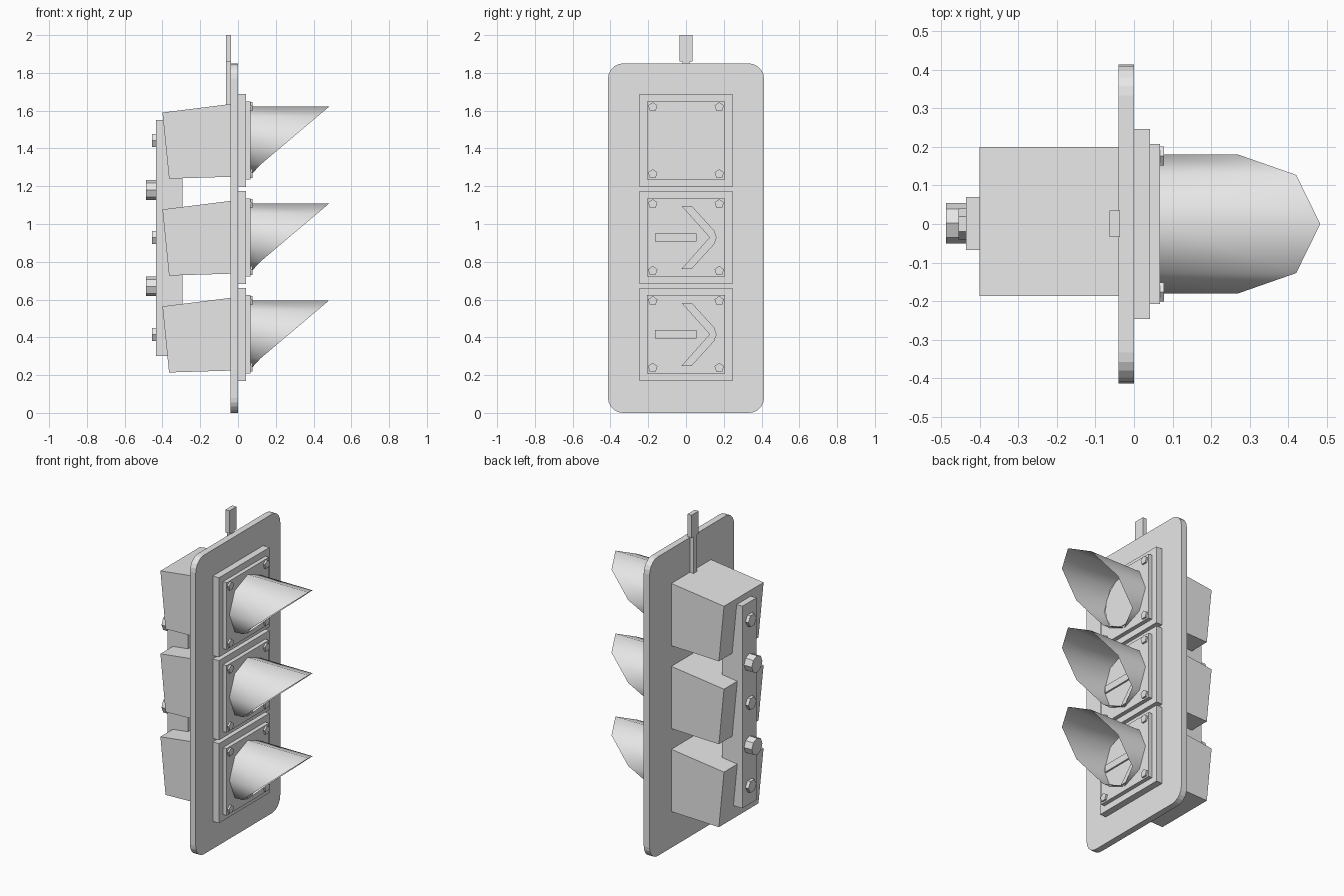
import bpy, bmesh, math

if "Cube" in bpy.data.objects:
    bpy.data.objects.remove(bpy.data.objects["Cube"], do_unlink=True)

grey = bpy.data.materials.new("plain grey")
grey.use_nodes = True
COLOUR = (0.8, 0.8, 0.8, 1)
grey.diffuse_color = COLOUR
grey.node_tree.nodes["Principled BSDF"].inputs["Base Color"].default_value = COLOUR


def finish(name, bm, closed=True):
    if closed:
        bmesh.ops.recalc_face_normals(bm, faces=bm.faces)
    mesh = bpy.data.meshes.new(name)
    bm.to_mesh(mesh)
    bm.free()
    mesh.materials.append(grey)
    obj = bpy.data.objects.new(name, mesh)
    bpy.context.scene.collection.objects.link(obj)
    return obj


def prism(name, points, direction):
    """Extrude a closed outline of 3D points along a direction."""
    bm = bmesh.new()
    face = bm.faces.new([bm.verts.new(p) for p in points])
    ext = bmesh.ops.extrude_face_region(bm, geom=[face])
    verts = [g for g in ext["geom"] if isinstance(g, bmesh.types.BMVert)]
    bmesh.ops.translate(bm, verts=verts, vec=direction)
    return finish(name, bm)


def plate(name, outline, x0, x1):
    """Extrude a (y, z) outline from x0 to x1."""
    return prism(name, [(x0, y, z) for y, z in outline], (x1 - x0, 0, 0))


def box(name, x0, x1, y0, y1, z0, z1):
    return plate(name, [(y0, z0), (y1, z0), (y1, z1), (y0, z1)], x0, x1)


def disc(name, x0, x1, y, z, radius, sides, turn=0.0):
    angles = [turn + math.tau * i / sides for i in range(sides)]
    return plate(name, [(y + radius * math.cos(a), z + radius * math.sin(a))
                        for a in angles], x0, x1)


def visor(name, z, radius=0.18, sides=8, base=0.067):
    """Open thin tube, cut off by a slanted plane."""
    bm = bmesh.new()
    back, front = [], []
    for i in range(sides):
        a = math.tau * i / sides
        y, h = radius * math.cos(a), radius * math.sin(a)
        back.append(bm.verts.new((base, y, z + h)))
        front.append(bm.verts.new((max(base + 0.004, 0.27 + 1.183 * h), y, z + h)))
    for i in range(sides):
        j = (i + 1) % sides
        bm.faces.new((back[i], back[j], front[j], front[i])).smooth = True
    bmesh.ops.recalc_face_normals(bm, faces=bm.faces)
    # Make the walls face away from the tube axis
    face = bm.faces[0]
    middle = face.calc_center_median()
    if face.normal.y * middle.y + face.normal.z * (middle.z - z) < 0:
        bmesh.ops.reverse_faces(bm, faces=bm.faces)
    return finish(name, bm, closed=False)


# Backboard with rounded corners
HALF, HEIGHT, R = 0.413, 1.85, 0.08
outline = []
for k, (cy, cz) in enumerate([(HALF - R, HEIGHT - R), (R - HALF, HEIGHT - R),
                              (R - HALF, R), (HALF - R, R)]):
    for s in range(6):
        a = math.pi / 2 * (k + s / 5)
        outline.append((cy + R * math.cos(a), cz + R * math.sin(a)))
plate("backboard", outline, -0.04, 0.0)

# Hanger on top
box("hanger_tab", -0.063, -0.036, -0.034, 0.035, 1.86, 2.0)
box("hanger_strip", -0.063, -0.036, -0.018, 0.018, 1.62, 1.86)

# Three signal units, from the bottom up
CHEVRON = [(-0.024, 0.167), (0.03, 0.167), (0.15, 0.035), (0.162, 0.0),
           (0.15, -0.035), (0.03, -0.167), (-0.024, -0.167), (0.125, 0.0)]
for label, z in (("lower", 0.416), ("middle", 0.929), ("upper", 1.442)):
    # Tapered housing behind the backboard
    side = [(-0.04, z + 0.193), (-0.4, z + 0.148), (-0.365, z - 0.202), (-0.04, z - 0.192)]
    prism(label + "_housing", [(x, -0.187, h) for x, h in side], (0, 0.387, 0))

    # Stepped door frame and its corner bolts
    box(label + "_frame", 0.0, 0.042, -0.246, 0.246, z - 0.246, z + 0.246)
    box(label + "_door", 0.042, 0.067, -0.207, 0.207, z - 0.207, z + 0.207)
    for sy in (-1, 1):
        for sz in (-1, 1):
            disc(label + "_corner_bolt", 0.067, 0.078, sy * 0.176, z + sz * 0.177,
                 0.026, 5, math.pi / 2)

    # Round lens on the top unit, arrow on the others
    if label == "upper":
        disc("upper_lens", 0.067, 0.072, 0, z, 0.164, 18)
    else:
        plate(label + "_arrow_head", [(y, z + h) for y, h in CHEVRON], 0.067, 0.077)
        box(label + "_arrow_shaft", 0.067, 0.077, -0.163, 0.056, z - 0.022, z + 0.022)
    visor(label + "_visor", z)

    # Small bolt on the rear rail
    disc(label + "_rail_bolt", -0.455, -0.435, 0, z, 0.04, 6)

# Rear rail and the large bolts between units
box("rear_rail", -0.435, -0.295, -0.067, 0.07, 0.3, 1.55)
for z in (0.67, 1.18):
    disc("large_rail_bolt", -0.488, -0.435, 0.002, z, 0.052, 8)
